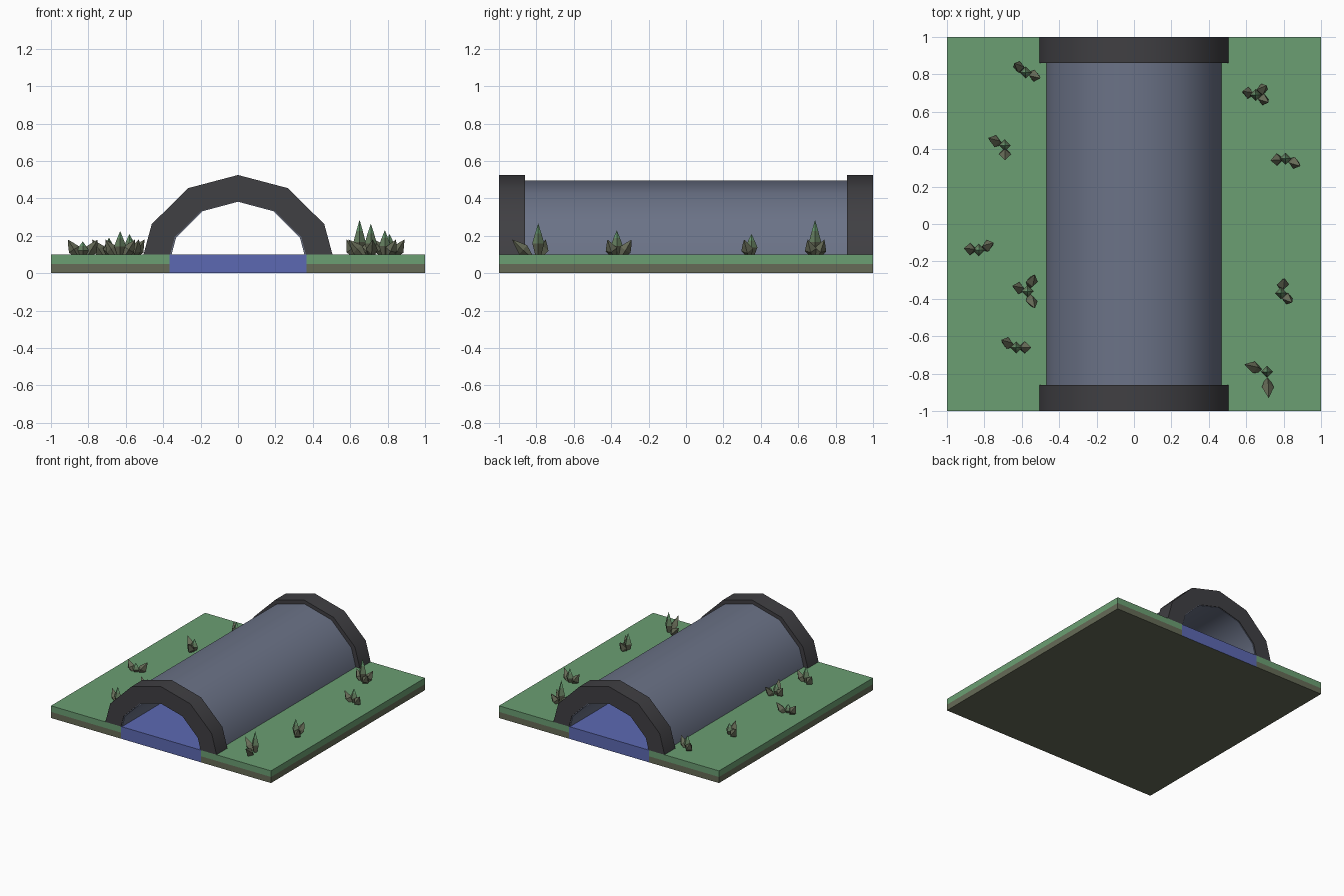
import bpy, bmesh, math
from mathutils import Vector

if "Cube" in bpy.data.objects:
    bpy.data.objects.remove(bpy.data.objects["Cube"])

GROUND = 0.1
CHANNEL = 0.365


def material(name, r, g, b):
    m = bpy.data.materials.new(name)
    m.use_nodes = True
    m.diffuse_color = (r, g, b, 1)
    m.node_tree.nodes["Principled BSDF"].inputs["Base Color"].default_value = (r, g, b, 1)
    return m


grass = material("grass_green", 0.147, 0.343, 0.17)
soil = material("soil_brown", 0.133, 0.147, 0.095)
water = material("water_blue", 0.107, 0.141, 0.448)
pipe = material("pipe_grey", 0.147, 0.17, 0.242)
collar = material("collar_charcoal", 0.051, 0.05, 0.056)
blade_mid = material("blade_olive", 0.135, 0.22, 0.12)


def finish(name, bm, mats, smooth=False):
    bmesh.ops.recalc_face_normals(bm, faces=bm.faces)
    mesh = bpy.data.meshes.new(name)
    bm.to_mesh(mesh)
    bm.free()
    for m in mats:
        mesh.materials.append(m)
    obj = bpy.data.objects.new(name, mesh)
    bpy.context.collection.objects.link(obj)
    if smooth:
        bpy.ops.object.select_all(action='DESELECT')
        obj.select_set(True)
        bpy.context.view_layer.objects.active = obj
        bpy.ops.object.shade_smooth_by_angle(angle=math.radians(40))
    return obj


def slab(name, x0, x1, z0, z1, mats, bottom_index=0):
    bm = bmesh.new()
    bmesh.ops.create_cube(bm, size=1)
    for v in bm.verts:
        v.co = ((x0 + x1) / 2 + v.co.x * (x1 - x0), v.co.y * 2,
                (z0 + z1) / 2 + v.co.z * (z1 - z0))
    bm.normal_update()
    for f in bm.faces:
        if f.normal.z < -0.5:
            f.material_index = bottom_index
    return finish(name, bm, mats)


def arch_points(r, stretch=1):
    # Upper part of a twelve-sided circle, cut off at ground level
    foot = r - GROUND * math.tan(math.radians(15))
    pts = [(foot, GROUND)]
    pts += [(r * math.cos(math.radians(a)), r * math.sin(math.radians(a)))
            for a in range(30, 151, 30)]
    pts.append((-foot, GROUND))
    return [(x * stretch, z) for x, z in pts]


def arch(name, outer, inner, y0, y1, mat, stretch=1):
    bm = bmesh.new()
    out, inn = arch_points(outer, stretch), arch_points(inner, stretch)
    rows = [[bm.verts.new((x, y, z)) for x, z in pts]
            for pts, y in ((out, y0), (out, y1), (inn, y1), (inn, y0))]
    for a, b in zip(rows, rows[1:] + rows[:1]):
        for i in range(len(a) - 1):
            bm.faces.new((a[i], a[i + 1], b[i + 1], b[i]))
    for end in (0, -1):
        bm.faces.new([row[end] for row in rows])
    return finish(name, bm, [mat], smooth=True)


# Ground banks on each side of the water channel
for side, x0, x1 in (("right", -1, -CHANNEL), ("left", CHANNEL, 1)):
    slab(side + "_soil", x0, x1, 0, GROUND / 2, [soil])
    slab(side + "_lawn", x0, x1, GROUND / 2, GROUND, [grass])
slab("water_channel", -CHANNEL, CHANNEL, 0, GROUND, [water, soil], bottom_index=1)

# Tunnel with a collar at each end
arch("tunnel_pipe", 0.495, 0.382, -0.995, 0.995, pipe)
arch("front_collar", 0.525, 0.385, -1, -0.86, collar, 1.014)
arch("back_collar", 0.525, 0.385, 0.86, 1, collar, 1.014)


def blade(bm, base, tip, upright):
    # Four-sided leaf: narrow foot, wide belly, pointed tip
    axis = tip - base
    u = axis.cross(Vector((0, 1, 0))).normalized()
    w = axis.cross(u).normalized()
    rings = []
    for t, r in ((0, 0.014), (0.4, 0.032), (0.7, 0.017)):
        c = base + axis * t
        rings.append([bm.verts.new(c + d * r) for d in (u, w, -u, -w)])
    point = bm.verts.new(tip)
    bm.faces.new(rings[0])
    for i in range(4):
        j = (i + 1) % 4
        for k in range(2):
            f = bm.faces.new((rings[k][i], rings[k][j], rings[k + 1][j], rings[k + 1][i]))
            f.material_index = k if upright else 0
        f = bm.faces.new((rings[2][i], rings[2][j], point))
        f.material_index = 2 if upright else 0


# Tufts: position, height of the upright blade, offsets of the leaning tips
tufts = [
    (-0.58, 0.81, 0.11, [(-0.06, 0.05), (0.08, -0.03)]),
    (-0.69, 0.42, 0.09, [(-0.09, 0.04), (0, -0.08)]),
    (-0.83, -0.14, 0.07, [(-0.08, 0.01), (0.08, 0.04)]),
    (-0.57, -0.36, 0.09, [(-0.08, 0.03), (0.04, -0.09), (0.04, 0.09)]),
    (-0.63, -0.66, 0.125, [(-0.08, 0.04), (0.08, 0)]),
    (0.65, 0.69, 0.185, [(-0.07, 0.02), (0.06, 0.05), (0.07, -0.04)]),
    (0.81, 0.35, 0.11, [(-0.08, -0.01), (0.08, -0.04)]),
    (0.785, -0.37, 0.13, [(0.02, 0.08), (0.06, -0.05)]),
    (0.71, -0.79, 0.165, [(-0.12, 0.04), (0.01, -0.14)]),
]
for n, (x, y, height, leans) in enumerate(tufts, 1):
    bm = bmesh.new()
    foot = Vector((x, y, GROUND - 0.01))
    blade(bm, foot, foot + Vector((0, 0, height + 0.01)), True)
    for dx, dy in leans:
        out = Vector((dx, dy, 0))
        blade(bm, foot + out * 0.3, foot + out + Vector((0, 0, 0.09)), False)
    finish(f"grass_tuft_{n}", bm, [soil, blade_mid, grass])
